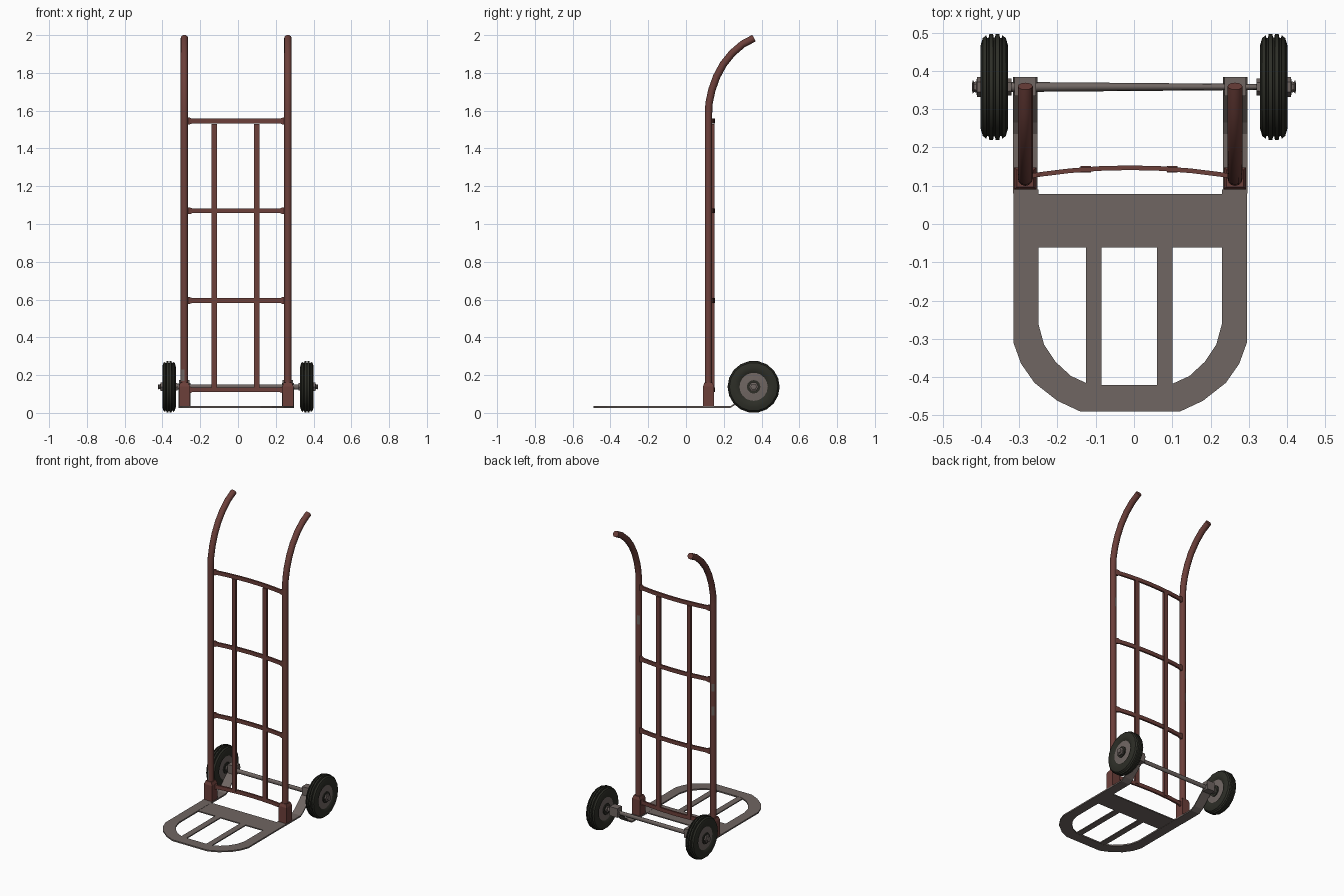
import bpy, bmesh, math
from mathutils import Vector

if "Cube" in bpy.data.objects:
    bpy.data.objects.remove(bpy.data.objects["Cube"])

MID = -0.01          # centre line of the frame
HALF = 0.274         # uprights sit this far either side
AXLE_Y, AXLE_Z = 0.358, 0.138


def material(name, rgb):
    m = bpy.data.materials.new(name)
    m.use_nodes = True
    m.diffuse_color = (*rgb, 1)
    m.node_tree.nodes["Principled BSDF"].inputs["Base Color"].default_value = (*rgb, 1)
    return m


RED = material("faded_red_paint", (0.15, 0.05, 0.042))
STEEL = material("worn_steel", (0.16, 0.132, 0.122))
RUBBER = material("dark_rubber", (0.026, 0.027, 0.02))


def finish(name, bm, *mats, smooth=None):
    bmesh.ops.recalc_face_normals(bm, faces=bm.faces)
    me = bpy.data.meshes.new(name)
    bm.to_mesh(me)
    bm.free()
    ob = bpy.data.objects.new(name, me)
    bpy.context.collection.objects.link(ob)
    for m in mats:
        me.materials.append(m)
    if smooth:
        bpy.ops.object.select_all(action="DESELECT")
        ob.select_set(True)
        bpy.context.view_layer.objects.active = ob
        bpy.ops.object.shade_smooth_by_angle(angle=math.radians(smooth))
    return ob


def skin(bm, rings, closed=True, caps=True):
    """Join a list of point rings with quads."""
    vs = [[bm.verts.new(p) for p in r] for r in rings]
    n = len(vs[0])
    for a, b in zip(vs, vs[1:]):
        for i in range(n if closed else n - 1):
            j = (i + 1) % n
            bm.faces.new((a[i], a[j], b[j], b[i]))
    if caps:
        bm.faces.new(vs[0])
        bm.faces.new(vs[-1])


def box(name, lo, hi, mat, taper=None):
    bm = bmesh.new()
    bmesh.ops.create_cube(bm, size=1)
    lo, hi = Vector(lo), Vector(hi)
    for v in bm.verts:
        s = taper if taper and v.co.z > 0 else 1
        v.co = Vector((v.co.x * s, v.co.y * s, v.co.z)) * (hi - lo) + (lo + hi) / 2
    return finish(name, bm, mat)


def lathe(name, profile, mat, sides, smooth=None):
    """Revolve (x, radius) points about the axle."""
    bm = bmesh.new()
    rings = []
    for x, r in profile:
        rings.append([(x, AXLE_Y + r * math.cos(t), AXLE_Z + r * math.sin(t))
                      for t in (2 * math.pi * i / sides for i in range(sides))])
    skin(bm, rings)
    return finish(name, bm, mat, smooth=smooth)


# Uprights with curved handles; a few chipped faces show bare steel
def upright(name, x, chips):
    path = [(0.119, z) for z in (0.04, 0.17, 0.23, 0.84, 0.9, 1.0, 1.05, 1.3, 1.36, 1.58)]
    path += [(0.122, 1.64), (0.137, 1.71), (0.162, 1.78), (0.197, 1.845),
             (0.245, 1.905), (0.3, 1.952), (0.36, 1.984)]
    pts = [Vector((x, y, z)) for y, z in path]
    rings = []
    for i, p in enumerate(pts):
        t = (pts[min(i + 1, len(pts) - 1)] - pts[max(i - 1, 0)]).normalized()
        side = Vector((1, 0, 0))
        up = t.cross(side)
        rings.append([p + 0.0195 * (side * math.cos(a) + up * math.sin(a))
                      for a in (2 * math.pi * k / 12 for k in range(12))])
    bm = bmesh.new()
    skin(bm, rings)
    bm.normal_update()
    for f in bm.faces:
        c = f.calc_center_median()
        for z, way in chips:
            if abs(c.z - z) < 0.02 and (c.y - 0.119) * way > 0.01 and c.x < x:
                f.material_index = 1
    finish(name, bm, RED, STEEL, smooth=40)


upright("right_upright", MID - HALF, [(0.2, -1), (0.87, 1), (1.025, 1)])
upright("left_upright", MID + HALF, [(1.33, 1)])


# Cross rails, bowed backwards, flared where they meet the uprights
def rail(name, z):
    bm = bmesh.new()
    rings = []
    for u in (-1, -0.93, -0.88, -0.6, -0.3, 0, 0.3, 0.6, 0.88, 0.93, 1):
        x, y = MID + u * (HALF - 0.01), 0.125 + 0.022 * (1 - u * u)
        h = 0.018 if abs(u) > 0.9 else 0.0125
        rings.append([(x, y - 0.006, z - h), (x, y + 0.006, z - h),
                      (x, y + 0.006, z + h), (x, y - 0.006, z + h)])
    skin(bm, rings)
    finish(name, bm, RED)


for i, z in enumerate((0.122, 0.595, 1.07, 1.545)):
    rail(f"cross_rail_{i + 1}", z)

# Vertical back bars
for name, x in (("right_back_bar", -0.126), ("left_back_bar", 0.1)):
    box(name, (x - 0.014, 0.135, 0.12), (x + 0.014, 0.152, 1.53), RED)

# Toe plate: U-shaped rim, back plate and two slats
outer = [(0.305, 0.09), (0.305, -0.31), (0.285, -0.365), (0.25, -0.415), (0.19, -0.462), (0.13, -0.49)]
inner = [(0.24, 0.09), (0.24, -0.26), (0.225, -0.315), (0.195, -0.36), (0.155, -0.397), (0.105, -0.42)]
bm = bmesh.new()
rings = []
for s in (-1, 1):
    half = []
    for o, n in zip(outer, inner):
        half.append([(MID + s * p[0], p[1], z) for p, z in
                     ((o, 0.027), (n, 0.027), (n, 0.036), (o, 0.036))])
    rings += half if s < 0 else half[::-1]
skin(bm, rings)
finish("toe_plate_rim", bm, STEEL)
box("toe_plate_back", (-0.255, -0.062, 0.028), (0.235, 0.078, 0.035), STEEL)
for name, x in (("right_slat", -0.105), ("left_slat", 0.08)):
    box(name, (x - 0.02, -0.425, 0.028), (x + 0.02, -0.06, 0.035), STEEL)

# Parts repeated on both sides
for side, s in (("right", -1), ("left", 1)):
    x = MID + s * HALF

    # Socket holding the upright
    box(f"{side}_socket", (x - 0.029, 0.09, 0.03), (x + 0.029, 0.148, 0.14), RED)
    box(f"{side}_socket_collar", (x - 0.029, 0.09, 0.14), (x + 0.029, 0.148, 0.16), RED, taper=0.75)

    # Strip running back and up to the axle
    bm = bmesh.new()
    skin(bm, [[(x - 0.032, y, z), (x + 0.032, y, z), (x + 0.032, y, z + 0.009), (x - 0.032, y, z + 0.009)]
              for y, z in ((0.08, 0.027), (0.235, 0.027), (0.265, 0.045), (0.345, 0.12), (0.384, 0.15))])
    finish(f"{side}_axle_arm", bm, STEEL)
    box(f"{side}_axle_bracket", (x - 0.028, 0.335, 0.115), (x + 0.028, 0.384, 0.175), STEEL)

    # Tyre with ribbed tread
    w = s * 0.365
    tread = [(-0.024, 0.07), (-0.034, 0.085), (-0.036, 0.108), (-0.03, 0.128), (-0.021, 0.135),
             (-0.019, 0.128), (-0.015, 0.128), (-0.013, 0.138), (-0.003, 0.138), (-0.002, 0.129)]
    tread += [(-a, r) for a, r in tread[::-1]]
    lathe(f"{side}_tyre", [(w + a, r) for a, r in tread], RUBBER, 18, smooth=30)

    # Hub disc, dark bearing ring and hexagonal nut
    lathe(f"{side}_hub", [(w + a, r) for a, r in ((-0.03, 0.04), (-0.027, 0.078), (0.027, 0.078), (0.03, 0.04))],
          STEEL, 12)
    lathe(f"{side}_bearing", [(w - 0.036, 0.036), (w + 0.036, 0.036)], RUBBER, 12)
    lathe(f"{side}_nut", [(w - s * 0.045, 0.022), (w + s * 0.045, 0.026), (w + s * 0.047, 0.015),
                          (w + s * 0.053, 0.013), (w + s * 0.056, 0.018), (w + s * 0.058, 0.01)], STEEL, 6)

# Axle, narrowing front to back towards the left
axle = lathe("axle", [(-0.41, 0.014), (-0.25, 0.014), (0.25, 0.014), (0.41, 0.014)], STEEL, 10, smooth=40)
for v in axle.data.vertices:
    v.co.y = AXLE_Y + (v.co.y - AXLE_Y) * (0.75 - 0.6 * v.co.x)
